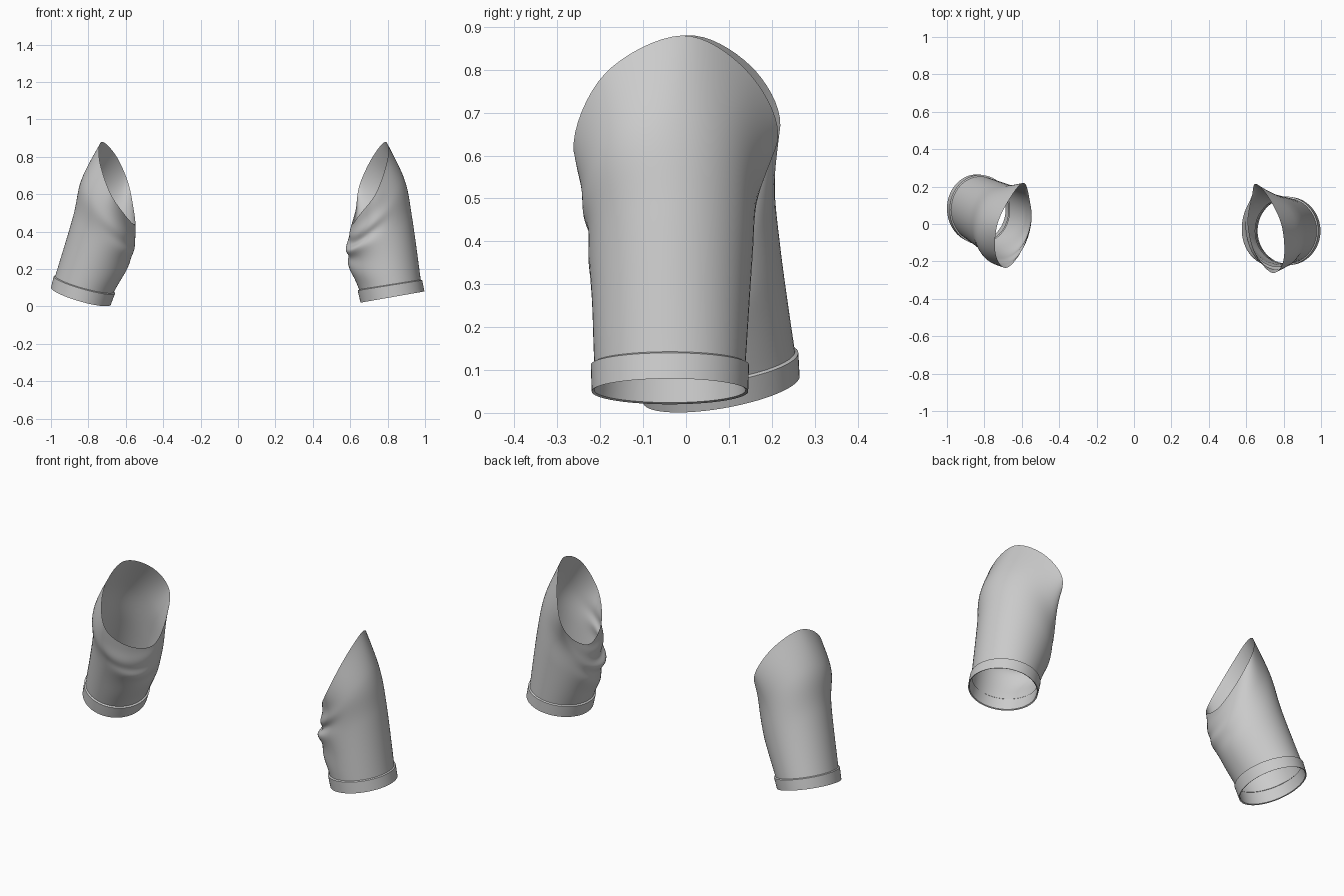
import bpy, bmesh, math
from mathutils import Vector

if "Cube" in bpy.data.objects:
    bpy.data.objects.remove(bpy.data.objects["Cube"])

N = 64          # points around the sleeve
ROWS = 14       # rows per section along the sleeve


def spline(p0, p1, p2, p3, t):
    return 0.5 * (2 * p1 + (p2 - p0) * t + (2 * p0 - 5 * p1 + 4 * p2 - p3) * t * t
                  + (3 * p1 - p0 - 3 * p2 + p3) * t ** 3)


def ellipse(ox, oz, ix, iz, back, front, kx=0, ky=0, kz=0):
    """Tilted ring: outer x/z, inner x/z, back/front y, plus skews."""
    ring = []
    for k in range(N):
        a = 2 * math.pi * k / N
        c, s = math.cos(a), math.sin(a)
        ring.append(Vector(((ox + ix) / 2 + c * (ox - ix) / 2 + s * kx,
                            (back + front) / 2 + s * (back - front) / 2 + c * ky,
                            (oz + iz) / 2 + c * (oz - iz) / 2 + s * kz)))
    return ring


def closed_curve(pts):
    """Smooth closed ring through 8 points: cap, back, underarm, front."""
    p = [Vector(q) for q in pts]
    m, out = len(p), []
    for k in range(N):
        u = k * m / N
        i, t = int(u), u - int(u)
        out.append(spline(p[i - 1], p[i], p[(i + 1) % m], p[(i + 2) % m], t))
    return out


def inset(ring, d, dz=0):
    c = sum(ring, Vector()) / len(ring)
    return [v + (c - v).normalized() * d + Vector((0, 0, dz)) for v in ring]


def loft(name, rings):
    bm = bmesh.new()
    rows = [[bm.verts.new(v) for v in r] for r in rings]
    for a, b in zip(rows, rows[1:]):
        for k in range(N):
            j = (k + 1) % N
            bm.faces.new((a[k], a[j], b[j], b[k]))
    bmesh.ops.recalc_face_normals(bm, faces=bm.faces)
    me = bpy.data.meshes.new(name)
    bm.to_mesh(me)
    bm.free()
    ob = bpy.data.objects.new(name, me)
    bpy.context.collection.objects.link(ob)
    bpy.ops.object.select_all(action='DESELECT')
    ob.select_set(True)
    bpy.context.view_layer.objects.active = ob
    bpy.ops.object.shade_smooth_by_angle(angle=math.radians(40))


def sleeve(side, hem_low, hem_top, mids, armhole, wrinkle):
    # folded hem band with an inner layer
    loft(side + "_sleeve_hem", [inset(hem_top, 0.012), inset(hem_low, 0.006, 0.003),
                                hem_low, hem_top, inset(hem_top, 0.008, 0.004)])
    # sleeve body, from the hem seam up to the slanted armhole
    keys = [inset(hem_top, 0.008, 0.004)] + mids + [armhole]
    rings, last = [], len(keys) - 1
    for s in range(last):
        for r in range(ROWS + (s == last - 1)):
            t = r / ROWS
            v = (s + t) / last
            ring = []
            for k in range(N):
                p = spline(keys[max(s - 1, 0)][k], keys[s][k], keys[s + 1][k],
                           keys[min(s + 2, last)][k], t)
                # diagonal folds fading out away from the underarm
                a = 2 * math.pi * k / N
                fade = max(0, -math.cos(a - 0.5)) ** 2 * math.sin(math.pi * v) ** 2
                axis = sum((keys[s][j] for j in range(0, N, 8)), Vector()) / 8
                out = Vector((p.x - axis.x, p.y - axis.y, 0)).normalized()
                ring.append(p + out * wrinkle * fade * math.sin(20 * v + 3 * a))
            rings.append(ring)
    loft(side + "_sleeve_body", rings)


# sleeve on the -x side
sleeve("left",
       ellipse(-1.0, .10, -.68, .01, .265, -.10, kz=.03),
       ellipse(-.985, .16, -.657, .07, .262, -.11, kz=.025),
       [ellipse(-.882, .48, -.58, .23, .222, -.17, .01, 0, .01),
        ellipse(-.835, .68, -.553, .34, .207, -.215, .03, 0, .02)],
       closed_curve([(-.73, 0, .88), (-.655, .15, .81), (-.59, .22, .67), (-.56, .14, .53),
                     (-.552, .01, .44), (-.605, -.15, .49), (-.685, -.235, .61),
                     (-.74, -.16, .78)]),
       0.004)

# sleeve on the +x side, more crumpled under the arm
sleeve("right",
       ellipse(.997, .08, .655, .02, .145, -.22),
       ellipse(.985, .14, .64, .085, .147, -.222),
       [ellipse(.93, .48, .588, .24, .155, -.225, -.01),
        ellipse(.888, .68, .59, .34, .168, -.24, -.03, 0, .01)],
       closed_curve([(.79, -.01, .88), (.72, .14, .80), (.65, .215, .65), (.63, .14, .52),
                     (.61, 0, .44), (.65, -.16, .49), (.74, -.262, .61),
                     (.80, -.19, .79)]),
       0.012)
